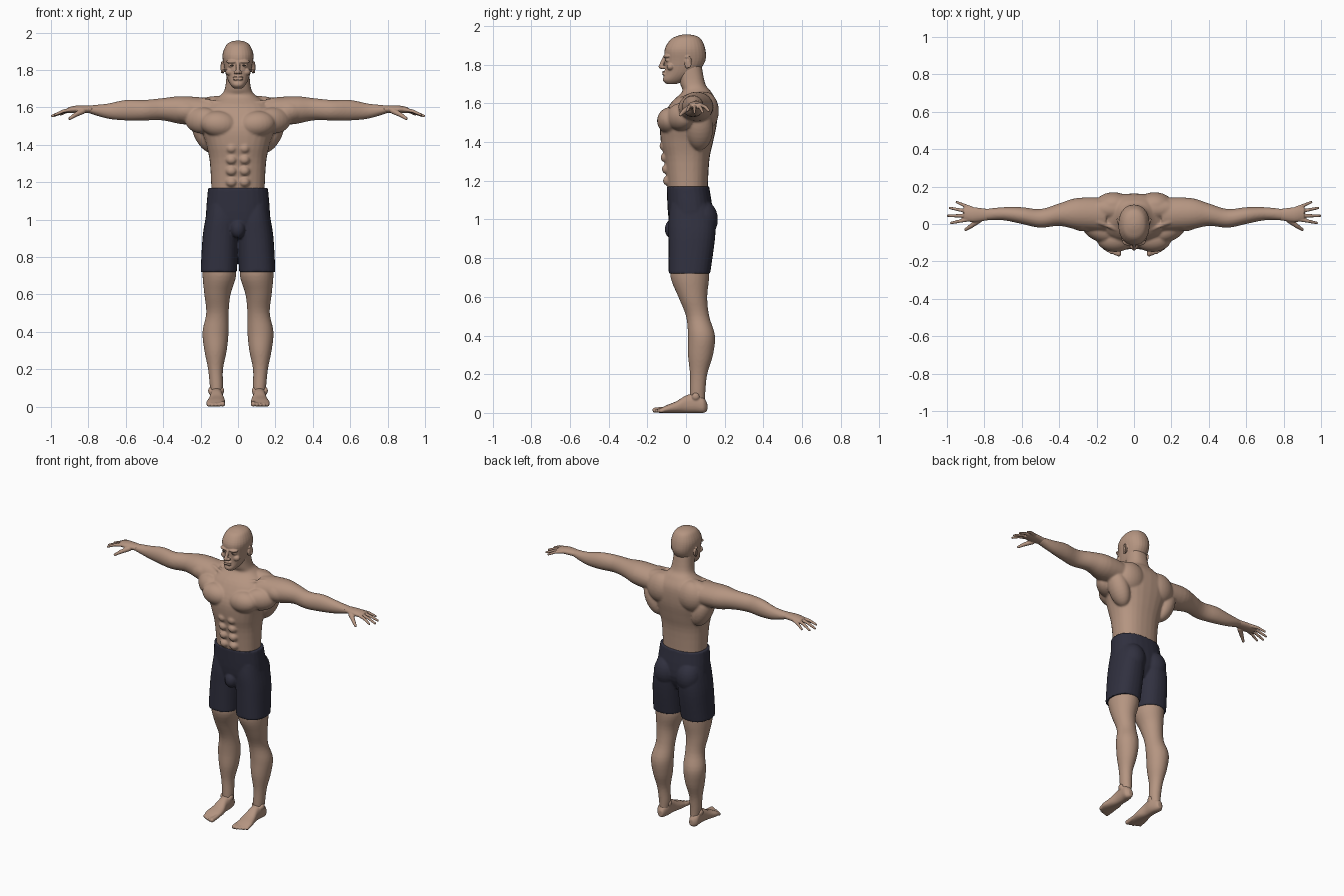
import bpy
import bmesh
from math import cos, sin, tau, copysign
from mathutils import Matrix, Vector

if "Cube" in bpy.data.objects:
    bpy.data.objects.remove(bpy.data.objects["Cube"])


def material(name, *rgb):
    mat = bpy.data.materials.new(name)
    mat.use_nodes = True
    mat.diffuse_color = (*rgb, 1)
    shader = mat.node_tree.nodes["Principled BSDF"]
    shader.inputs["Base Color"].default_value = mat.diffuse_color
    return mat


skin = material("skin", .46, .3, .22)
cloth = material("navy cloth", .03, .03, .05)
iris = material("eye brown", .07, .05, .04)


def curve_point(before, start, end, after, t):
    """Point on a smooth curve from start to end, steered by its neighbours."""
    leave, arrive = (end - before) / 2, (after - start) / 2
    ease = t * t * (3 - 2 * t)
    return (start.lerp(end, ease) + leave * t * (1 - t) ** 2
            - arrive * t * t * (1 - t))


def loft(flesh, axis, rings, square=1, steps=4, sides=28):
    """Skin oval rings: position along the axis, then low and high on both others."""
    rings = [Vector(ring) for ring in rings]
    padded = [rings[0], *rings, rings[-1]]
    dense = [curve_point(*padded[i:i + 4], step / steps)
             for i in range(len(rings) - 1) for step in range(steps)]
    dense.append(rings[-1])
    main = "xyz".index(axis)
    first, second = [k for k in range(3) if k != main]
    loops = []
    for place, low, high, under, over in dense:
        loop = []
        for side in range(sides):
            c, s = cos(tau * side / sides), sin(tau * side / sides)
            point = Vector()
            point[main] = place
            point[first] = (low + high + (high - low) * copysign(abs(c) ** square, c)) / 2
            point[second] = (under + over + (over - under) * copysign(abs(s) ** square, s)) / 2
            loop.append(flesh.verts.new(point))
        loops.append(loop)
    faces = [flesh.faces.new(loops[0]), flesh.faces.new(loops[-1])]
    for lower, upper in zip(loops, loops[1:]):
        for k in range(sides):
            faces.append(flesh.faces.new((lower[k - 1], lower[k], upper[k], upper[k - 1])))
    bmesh.ops.recalc_face_normals(flesh, faces=faces)


def trunk(flesh, rings, square):
    """Loft upright rings centred on the body: height, half width, front, back."""
    loft(flesh, "z", [(height, -half, half, front, back)
                      for height, half, front, back in rings], square)


def blob(flesh, centre, radii, turn=0, axis="Z"):
    """Oval muscle or facial feature."""
    place = Matrix.Translation(centre) @ Matrix.Rotation(turn, 4, axis)
    bmesh.ops.create_uvsphere(flesh, u_segments=24, v_segments=14, radius=1,
                              matrix=place @ Matrix.Diagonal((*radii, 1)))


def chain(flesh, points, thick, thin):
    """Row of round segments that tapers from thick to thin."""
    points = [Vector(point) for point in points]
    last = len(points) - 1
    radii = [thick + (thin - thick) * i / last for i in range(last + 1)]
    for point, radius in zip(points, radii):
        blob(flesh, point, [radius] * 3)
    for start, end, wide, narrow in zip(points, points[1:], radii, radii[1:]):
        along = end - start
        turn = along.to_track_quat("Z", "Y").to_matrix().to_4x4()
        bmesh.ops.create_cone(flesh, cap_ends=True, segments=16, radius1=wide,
                              radius2=narrow, depth=along.length,
                              matrix=Matrix.Translation((start + end) / 2) @ turn)


def finish(name, flesh, colour, voxel, smooth):
    """Mirror the part, fuse its volumes and relax the surface."""
    mesh = bpy.data.meshes.new(name)
    flesh.to_mesh(mesh)
    flesh.free()
    mesh.materials.append(colour)
    obj = bpy.data.objects.new(name, mesh)
    bpy.context.collection.objects.link(obj)
    obj.modifiers.new("mirror", "MIRROR").use_mirror_merge = False
    fuse = obj.modifiers.new("fuse", "REMESH")
    fuse.mode = "VOXEL"
    fuse.voxel_size = voxel
    fuse.use_smooth_shade = True
    relax = obj.modifiers.new("relax", "SMOOTH")
    relax.iterations = smooth


# Torso and neck
flesh = bmesh.new()
trunk(flesh, [(1.1, .14, -.09, .11), (1.3, .15, -.11, .12), (1.4, .17, -.13, .14),
              (1.5, .2, -.13, .16), (1.6, .18, -.08, .16), (1.66, .1, -.02, .13),
              (1.7, .07, -.03, .1), (1.8, .06, -.05, .08)], .85)
# Chest, shoulder, shoulder blade, side and neck muscles
blob(flesh, (.1, -.08, 1.51), (.1, .07, .07), -.1, "Y")
blob(flesh, (.19, -.03, 1.53), (.1, .06, .07), .5)
blob(flesh, (.27, .05, 1.58), (.1, .09, .07))
blob(flesh, (.11, .1, 1.56), (.1, .07, .1))
blob(flesh, (.18, .07, 1.47), (.06, .07, .12), .4, "Y")
blob(flesh, (.13, .08, 1.62), (.12, .05, .04), .1, "Y")
# Belly muscles and collar bone
for row in range(4):
    blob(flesh, (.035, -.09 - row * .006, 1.2 + row * .06), (.03, .03, .027))
chain(flesh, [(.02, -.06, 1.61), (.19, .01, 1.64)], .01, .01)
# Arm
loft(flesh, "x", [(.15, -.04, .14, 1.5, 1.65), (.3, -.03, .14, 1.51, 1.66),
                  (.4, -.01, .11, 1.53, 1.65), (.5, -.02, .08, 1.53, 1.64),
                  (.6, 0, .09, 1.53, 1.64), (.7, .02, .09, 1.54, 1.62),
                  (.8, .02, .08, 1.57, 1.61)])
# Leg
loft(flesh, "z", [(.8, .02, .19, -.08, .12), (.7, .01, .19, -.08, .12),
                  (.6, .04, .18, -.04, .11), (.5, .05, .17, 0, .12),
                  (.4, .05, .19, .01, .15), (.3, .06, .18, .01, .14),
                  (.2, .08, .16, .02, .11), (.1, .08, .15, .02, .1),
                  (.03, .09, .14, .02, .1)])
finish("body", flesh, skin, .006, 8)

# Head
flesh = bmesh.new()
trunk(flesh, [(1.7, .02, -.1, -.05), (1.72, .04, -.12, 0), (1.76, .06, -.11, .06),
              (1.82, .075, -.11, .1), (1.88, .083, -.11, .1), (1.93, .065, -.08, .08),
              (1.95, .04, -.04, .05), (1.957, .01, -.01, .01)], .9)
# Brow, cheek, nose and nostril
blob(flesh, (.034, -.1, 1.844), (.03, .016, .01), .3)
blob(flesh, (.043, -.08, 1.79), (.024, .02, .02))
chain(flesh, [(0, -.11, 1.84), (0, -.13, 1.79)], .009, .012)
blob(flesh, (.013, -.12, 1.787), (.01, .012, .01))
# Lips, eyelid and ear
for height in (1.75, 1.762):
    blob(flesh, (.008, -.11, height), (.02, .014, .006), -.3)
blob(flesh, (.034, -.09, 1.824), (.018, .017, .012))
blob(flesh, (.08, .01, 1.81), (.008, .017, .03), -.2, "X")
rim = [(.085 + .005 * sin(angle), .01 + .016 * sin(angle), 1.812 + .03 * cos(angle))
       for angle in (k * tau / 12 for k in range(-1, 6))]
chain(flesh, rim, .005, .004)
finish("head", flesh, skin, .0035, 3)

# Eyes
flesh = bmesh.new()
blob(flesh, (.034, -.102, 1.824), (.012, .006, .005), .2)
finish("eyes", flesh, iris, .001, 1)

# Hands
flesh = bmesh.new()
loft(flesh, "x", [(.78, .02, .08, 1.57, 1.61), (.86, .01, .09, 1.57, 1.61),
                  (.91, .02, .09, 1.57, 1.6)])
for i in range(4):
    knuckle = Vector((.888 - .006 * i, .024 + .02 * i, 1.588))
    fan = .2 * i - .2
    reach = .115 - .012 * (i - 1.4) ** 2
    tip = knuckle + reach * Vector((cos(fan), sin(fan), -.3))
    bend = knuckle.lerp(tip, .5) + Vector((0, 0, .006))
    chain(flesh, [knuckle, bend, tip], .011, .007)
# Thumb
chain(flesh, [(.83, .02, 1.58), (.87, -.01, 1.56), (.9, -.03, 1.54)], .016, .008)
finish("hands", flesh, skin, .004, 2)

# Feet
flesh = bmesh.new()
loft(flesh, "y", [(.11, .1, .13, .01, .05), (.09, .09, .15, 0, .08), (.05, .08, .15, 0, .1),
                  (0, .08, .15, 0, .09), (-.05, .07, .16, 0, .06),
                  (-.1, .07, .17, 0, .04), (-.14, .08, .16, 0, .02)], .85)
for i in range(5):
    across, radius = .082 + .019 * i, .014 if i == 0 else .01
    tip = -.16 + .002 * i * i
    chain(flesh, [(across, -.1, .02), (across, tip, radius)], radius, radius)
# Ankle bones
for across in (.086, .148):
    blob(flesh, (across, .05, .085), (.012, .02, .02))
finish("feet", flesh, skin, .0045, 3)

# Shorts: hips, legs, seat and pouch
flesh = bmesh.new()
trunk(flesh, [(1.17, .16, -.1, .12), (1, .17, -.09, .14), (.9, .13, -.06, .1)], .85)
loft(flesh, "z", [(1.08, .01, .16, -.08, .12), (1, 0, .175, -.09, .15),
                  (.9, 0, .19, -.09, .15), (.72, .006, .2, -.09, .125)], .85)
blob(flesh, (.083, .085, 1), (.08, .08, .1))
blob(flesh, (0, -.07, .95), (.04, .04, .05))
finish("shorts", flesh, cloth, .006, 4)
